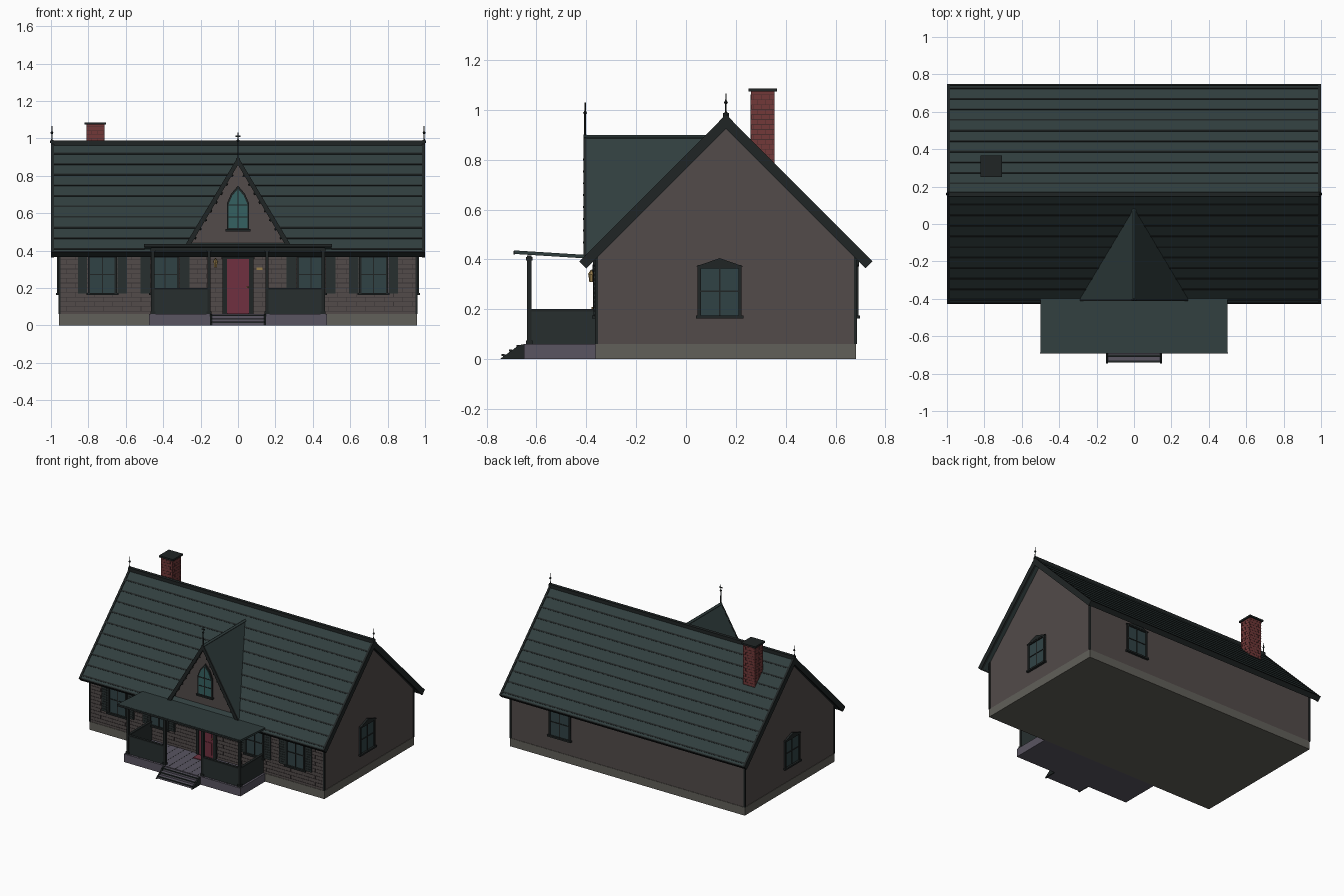
import bpy, bmesh, math
from mathutils import Matrix, Vector

if "Cube" in bpy.data.objects:
    bpy.data.objects.remove(bpy.data.objects["Cube"])

COL = dict(wall=(.085, .07, .068), siding=(.04, .033, .033), roof=(.03, .048, .048),
           trim=(.014, .018, .018), stone=(.12, .115, .1), deck=(.1, .09, .12),
           brick=(.17, .04, .04), mortar=(.07, .025, .025), door=(.16, .03, .05),
           glass=(.03, .055, .06), lancet=(.035, .12, .12), brass=(.3, .2, .07),
           shutter=(.02, .028, .028))
MATS = {}
for k, c in COL.items():
    MATS[k] = bpy.data.materials.new(k)
    MATS[k].diffuse_color = (*c, 1)
I = Matrix.Identity(4)
T = Matrix.Translation


def R(deg, axis):
    return Matrix.Rotation(math.radians(deg), 4, axis)


def finish(name, bm, mat):
    bmesh.ops.recalc_face_normals(bm, faces=bm.faces)
    me = bpy.data.meshes.new(name)
    bm.to_mesh(me)
    bm.free()
    me.materials.append(MATS[mat])
    ob = bpy.data.objects.new(name, me)
    bpy.context.collection.objects.link(ob)
    return ob


def boxes(name, mat, items, m=I):
    """Each item is x0, x1, y0, y1, z0, z1."""
    bm = bmesh.new()
    for x0, x1, y0, y1, z0, z1 in items:
        s = Matrix.Diagonal((x1 - x0, y1 - y0, z1 - z0, 1))
        c = T(((x0 + x1) / 2, (y0 + y1) / 2, (z0 + z1) / 2))
        bmesh.ops.create_cube(bm, size=1, matrix=m @ c @ s)
    return finish(name, bm, mat)


def prism(name, mat, pts, vec, m=I):
    bm = bmesh.new()
    f = bm.faces.new([bm.verts.new(m @ Vector(p)) for p in pts])
    d = (m.to_3x3() @ Vector(vec))
    top = bmesh.ops.extrude_face_region(bm, geom=[f], use_keep_orig=True)
    bmesh.ops.translate(bm, vec=d, verts=[v for v in top['geom'] if isinstance(v, bmesh.types.BMVert)])
    return finish(name, bm, mat)


def lathe(name, mat, loc, parts, n=8):
    """Stack of cones: z0, z1, r0, r1."""
    bm = bmesh.new()
    for z0, z1, r0, r1 in parts:
        bmesh.ops.create_cone(bm, cap_ends=True, segments=n, radius1=r0, radius2=r1, depth=z1 - z0,
                              matrix=T(Vector(loc) + Vector((0, 0, (z0 + z1) / 2))))
    return finish(name, bm, mat)


# House body
X, YF, YB, YR = .955, -.36, .68, .16
boxes('foundation', 'stone', [(-X - .003, X + .003, YF - .003, YB + .003, 0, .06)])
prism('house_walls', 'wall', [(-X, YF, .06), (-X, YB, .06), (-X, YB, .425), (-X, YR, .945), (-X, YF, .425)],
      (2 * X, 0, 0))
boxes('corner_boards', 'trim', [(sx * X - .006, sx * X + .006, y - .006, y + .006, .06, .42)
                                for sx in (-1, 1) for y in (YF, YB)])

# Front siding courses with staggered joints
lines = []
for i in range(14):
    z = .075 + i * .025
    lines.append((-X, X, YF - .002, YF, z, z + .003))
    if i < 13:
        for j in range(19):
            x = -.92 + j * .1 + (i % 2) * .05
            if x < X:
                lines.append((x, x + .003, YF - .002, YF, z, z + .025))
boxes('front_siding', 'siding', lines)

# Main roof: slabs, course lines and gable boards for both slopes
L, TH, RZ = .825, .03, .975
for side, turn in (('front', 0), ('back', 180)):
    m = T((0, YR, RZ)) @ R(turn, 'Z') @ R(45, 'X')
    boxes(side + '_roof', 'roof', [(-.995, .995, -L, 0, -TH, 0)], m)
    boxes(side + '_roof_courses', 'trim',
          [(-.997, .997, -y - .005, -y + .005, -.004, .003) for y in [.08 * k for k in range(1, 11)]], m)
    boxes(side + '_gable_boards', 'trim',
          [(min(a, b), max(a, b), -L - .003, .005, -.036, .004) for a, b in ((.985, 1), (-.985, -1))], m)
    boxes(side + '_eave_board', 'trim', [(-.997, .997, -L - .003, -L + .006, -.033, .003)], m)
boxes('ridge_cap', 'trim', [(-1, 1, YR - .012, YR + .012, .962, .988)])

# Finials
for sx in (-1, 1):
    lathe('ridge_finial', 'trim', (sx * .995, YR, 0),
          [(.97, 1.065, .004, .002), (1.022, 1.03, .003, .008), (1.03, 1.038, .008, .003), (.975, .99, .011, .008)])
lathe('dormer_finial', 'trim', (0, -.405, 0),
      [(.88, 1.03, .004, .003), (.98, .988, .003, .008), (.988, .996, .008, .003)])
boxes('dormer_finial_cross', 'trim', [(-.013, .013, -.408, -.402, 1.008, 1.014)])

# Chimney
cx0, cx1, cy0, cy1 = -.81, -.715, .26, .355
boxes('chimney', 'brick', [(cx0, cx1, cy0, cy1, .7, 1.075)])
ml = [(cx0 - .001, cx1 + .001, cy0 - .001, cy1 + .001, .76 + i * .02, .7625 + i * .02) for i in range(16)]
for i in range(15):
    for j in range(3):
        o = .01 + j * .032 + (i % 2) * .014
        z = .76 + i * .02
        ml.append((cx0 + o, cx0 + o + .002, cy0 - .001, cy1 + .001, z, z + .02))
        ml.append((cx0 - .001, cx1 + .001, cy0 + o, cy0 + o + .002, z, z + .02))
boxes('chimney_mortar', 'mortar', ml)
boxes('chimney_cap', 'trim', [(cx0 - .01, cx1 + .01, cy0 - .01, cy1 + .01, 1.073, 1.086)])

# Front dormer: wall, two roof planes, bargeboards with drops
prism('dormer_wall', 'wall', [(-.275, -.375, .41), (.275, -.375, .41), (0, -.375, .875)], (0, .1, 0))
for s in (-1, 1):
    prism('dormer_roof', 'roof', [(0, -.41, .9), (s * .295, -.41, .405), (0, .088, .9)], (-s * .012, 0, -.008))
    prism('dormer_bargeboard', 'trim', [(0, -.412, .902), (s * .297, -.412, .405), (s * .268, -.412, .405),
                                        (0, -.412, .858)], (0, .012, 0))
    bm = bmesh.new()
    for k in range(8):
        t = .12 + k * .105
        bmesh.ops.create_icosphere(bm, subdivisions=1, radius=.008,
                                   matrix=T((s * .268 * t, -.406, .858 - .453 * t - .003)))
    finish('dormer_drops', bm, 'trim')


def lancet(w, z0, z1, z2, y):
    return [(-w, y, z0), (w, y, z0), (w, y, z1), (w * .62, y, z1 + (z2 - z1) * .55), (0, y, z2),
            (-w * .62, y, z1 + (z2 - z1) * .55), (-w, y, z1)]


prism('dormer_window_frame', 'trim', lancet(.06, .51, .65, .747, -.385), (0, .012, 0))
prism('dormer_window_glass', 'lancet', lancet(.05, .52, .648, .73, -.388), (0, .005, 0))
boxes('dormer_window_bars', 'trim', [(-.003, .003, -.391, -.386, .52, .728), (-.05, .05, -.391, -.386, .578, .583),
                                     (-.05, .05, -.391, -.386, .64, .646), (-.066, .066, -.396, -.37, .503, .514)])


# Windows, drawn facing -y and turned onto each wall
def window(name, m, w, shutters=False):
    boxes(name + '_glass', 'glass', [(-w, w, -.004, .01, .17, .376)], m)
    boxes(name + '_frame', 'trim',
          [(-w, -w + .013, -.012, .002, .17, .376), (w - .013, w, -.012, .002, .17, .376),
           (-w, w, -.012, .002, .364, .378), (-w - .007, w + .007, -.018, .002, .162, .174),
           (-.003, .003, -.008, .002, .17, .37), (-w, w, -.008, .002, .27, .276)], m)
    prism(name + '_pediment', 'trim', [(-w - .007, -.014, .372), (w + .007, -.014, .372), (0, -.014, .405)],
          (0, .016, 0), m)
    if shutters:
        for s in (-1, 1):
            c = s * (w + .028)
            boxes(name + '_shutter', 'shutter', [(c - .025, c + .025, -.008, .002, .17, .365)] +
                  [(c - .019, c + .019, -.011, 0, .18 + k * .018, .189 + k * .018) for k in range(10)], m)


for x in (-.725, -.39, .39, .725):
    window('front_window', T((x, YF, 0)), .078, True)
window('right_window', T((X, .135, 0)) @ R(90, 'Z'), .088)
window('left_window', T((-X, .135, 0)) @ R(-90, 'Z'), .088)
window('back_window', T((.55, YB, 0)) @ R(180, 'Z'), .088)

# Front door
boxes('door', 'door', [(-.062, .062, YF - .008, YF, .06, .36)])
boxes('door_panels', 'door', [(-.045, .045, YF - .012, YF, a, b) for a, b in ((.08, .17), (.19, .25), (.27, .34))])
boxes('door_frame', 'trim', [(-.082, -.06, YF - .014, YF, .06, .375), (.06, .082, YF - .014, YF, .06, .375),
                             (-.088, .088, YF - .016, YF, .355, .38)])
lathe('door_knob', 'brass', (.05, YF - .015, .2), [(0, .008, .005, .005)])
boxes('number_plate', 'brass', [(.1, .13, YF - .008, YF, .295, .31)])
lathe('wall_lantern', 'brass', (-.12, -.38, 0), [(.31, .34, .008, .012), (.34, .358, .014, .002)], 6)
boxes('lantern_bracket', 'trim', [(-.123, -.117, -.38, YF, .352, .36)])

# Porch: deck, steps, posts, rails and roof
boxes('porch_deck', 'deck', [(-.475, .475, -.65, YF, 0, .06)])
boxes('deck_gaps', 'trim', [(x / 100, x / 100 + .002, -.65, YF, .055, .061) for x in range(-42, 48, 6)])
boxes('doormat', 'door', [(-.06, .06, -.44, -.38, .06, .065)])
boxes('porch_steps', 'deck', [(-.14, .14, -.735, -.65, 0, .018), (-.14, .14, -.705, -.65, .01, .036),
                              (-.14, .14, -.675, -.65, .03, .054)])
boxes('step_nosings', 'trim', [(-.143, .143, y - .005, y + .006, z - .006, z + .001)
                               for y, z in ((-.735, .019), (-.705, .037), (-.675, .055))])
for s in (-1, 1):
    prism('step_side', 'trim', [(s * .14, -.747, 0), (s * .14, -.65, 0), (s * .14, -.65, .06), (s * .14, -.67, .056)],
          (s * .01, 0, 0))
    boxes('front_rail', 'shutter', [(min(s * .16, s * .455), max(s * .16, s * .455), -.634, -.624, .06, .195)])
    boxes('side_rail', 'shutter', [(s * .455 - .005, s * .455 + .005, -.63, YF, .06, .195)])
    boxes('rail_caps', 'trim', [(min(s * .16, s * .455), max(s * .16, s * .455), -.638, -.62, .19, .2),
                                (s * .455 - .009, s * .455 + .009, -.63, YF, .19, .2)])
posts = []
for x in (-.455, -.155, .155, .455):
    posts += [(x - .009, x + .009, -.638, -.62, .06, .415), (x - .013, x + .013, -.642, -.616, .06, .075),
              (x - .013, x + .013, -.642, -.616, .395, .41)]
boxes('porch_posts', 'trim', posts)
boxes('porch_beam', 'trim', [(-.465, .465, -.637, -.621, .4, .416)])
prism('porch_roof', 'roof', [(-.5, -.69, .422), (-.5, -.69, .436), (-.5, -.37, .416), (-.5, -.37, .402)], (1, 0, 0))
boxes('porch_roof_edge', 'trim', [(-.502, .502, -.692, -.686, .42, .434)])

for m in bpy.data.materials:
    if m.users and not m.is_grease_pencil:
        m.use_nodes = True
        m.node_tree.nodes["Principled BSDF"].inputs["Base Color"].default_value = m.diffuse_color
